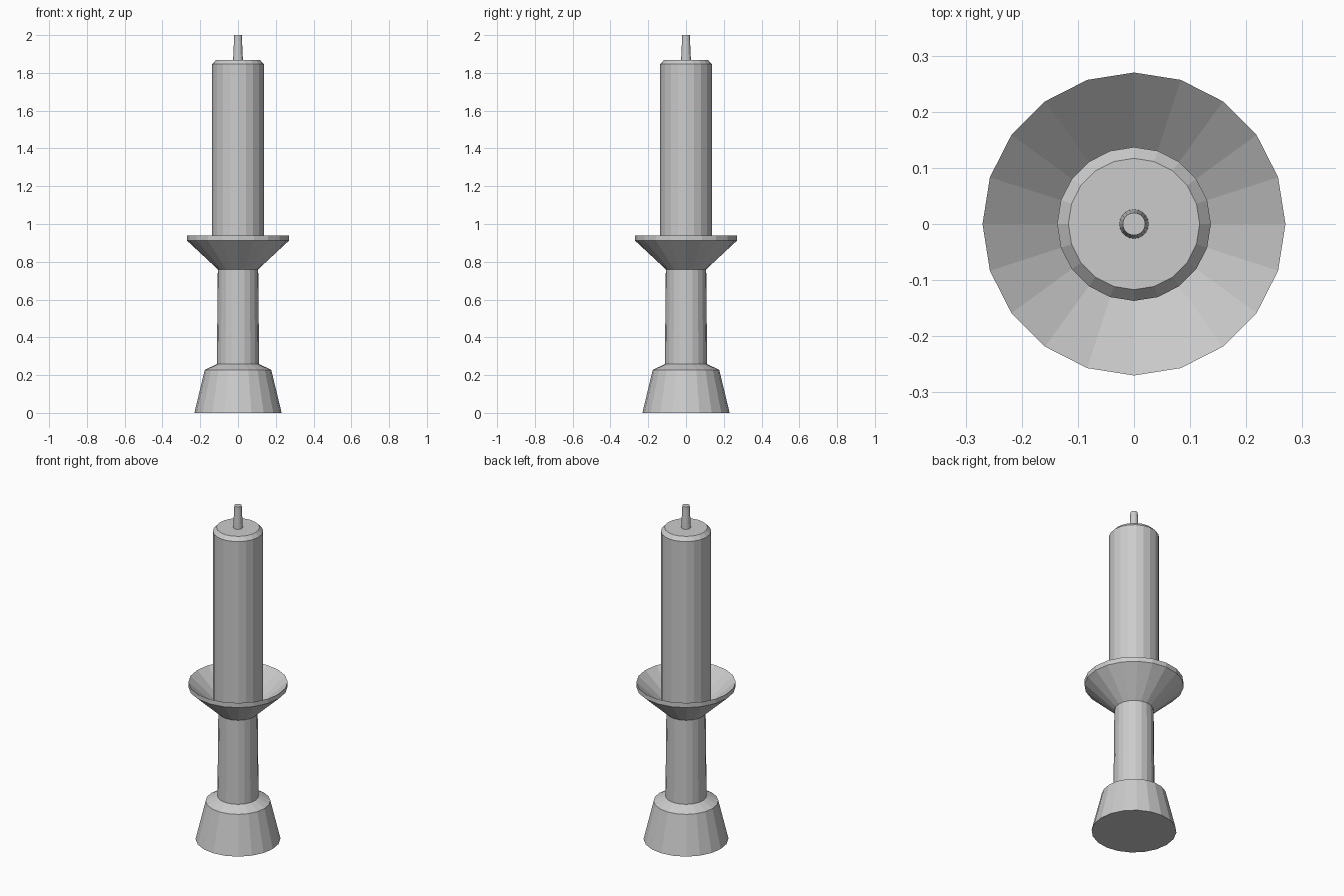
import bpy, bmesh
from math import cos, sin, tau

if "Cube" in bpy.data.objects:
    bpy.data.objects.remove(bpy.data.objects["Cube"])

SIDES = 20


def lathe(name, profile):
    """Revolve (radius, z) points about the z axis; radius 0 closes an end."""
    bm = bmesh.new()
    rings = []
    for r, z in profile:
        if r == 0:
            rings.append([bm.verts.new((0, 0, z))] * SIDES)
        else:
            rings.append([bm.verts.new((r * cos(tau * i / SIDES), r * sin(tau * i / SIDES), z))
                          for i in range(SIDES)])
    for low, high in zip(rings, rings[1:]):
        for i in range(SIDES):
            j = (i + 1) % SIDES
            corners = list(dict.fromkeys((low[i], low[j], high[j], high[i])))
            bm.faces.new(corners)
    # merge the fans of flat end caps into single polygons
    bmesh.ops.dissolve_limit(bm, angle_limit=0.01, verts=bm.verts[:], edges=bm.edges[:])
    mesh = bpy.data.meshes.new(name)
    bm.to_mesh(mesh)
    bm.free()
    obj = bpy.data.objects.new(name, mesh)
    bpy.context.collection.objects.link(obj)
    return obj


# Flared foot with a sloped shoulder
lathe("base", [(0, 0), (0.231, 0), (0.176, 0.228), (0.112, 0.258)])

# Slightly tapered stem
lathe("stem", [(0.112, 0.258), (0.107, 0.76)])

# Conical drip dish: outside, rim band, hollow inside
lathe("drip_dish", [(0.107, 0.76), (0.27, 0.912), (0.27, 0.94), (0.137, 0.822)])

# Candle with a chamfered top edge
lathe("candle", [(0.137, 0.822), (0.137, 1.846), (0.117, 1.868), (0, 1.868)])

# Wick
lathe("wick", [(0.026, 1.868), (0.02, 2.0), (0, 2.0)])
